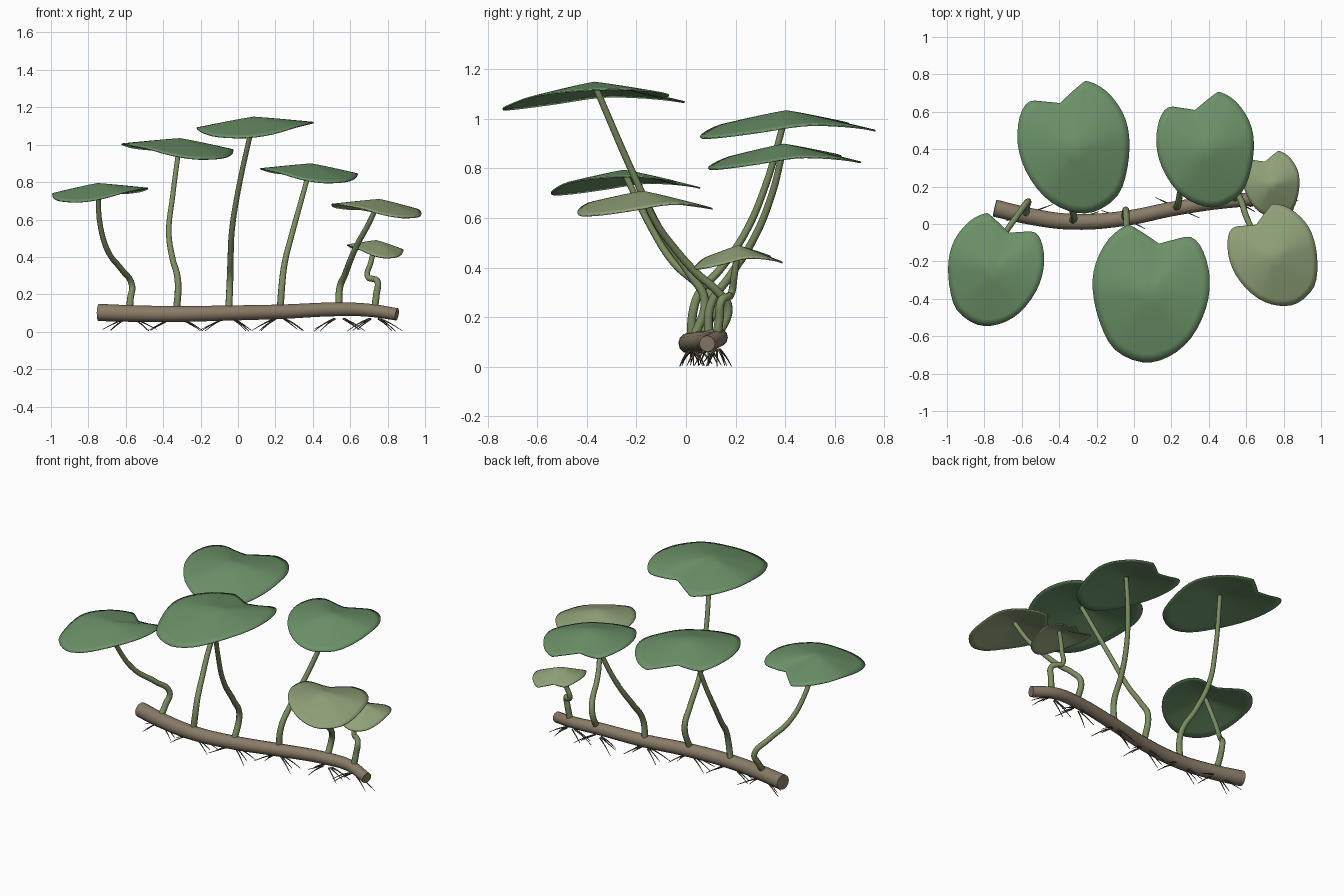
import bpy, bmesh, math, random
from mathutils import Vector, Matrix

if "Cube" in bpy.data.objects:
    bpy.data.objects.remove(bpy.data.objects["Cube"])

random.seed(4)


def material(name, rgb):
    m = bpy.data.materials.new(name)
    m.diffuse_color = (*rgb, 1)
    m.use_nodes = True
    m.node_tree.nodes["Principled BSDF"].inputs["Base Color"].default_value = m.diffuse_color
    return m


LEAF = material("leaf_green", (0.15, 0.29, 0.14))
YOUNG = material("young_leaf_green", (0.28, 0.36, 0.19))
STALK = material("stalk_green", (0.20, 0.27, 0.12))
STEM = material("stem_brown", (0.25, 0.20, 0.135))
ROOT = material("root_brown", (0.12, 0.09, 0.06))


def tube(name, paths, r0, r1, mat, res=3):
    """Tapered round tube along one or more paths."""
    cu = bpy.data.curves.new(name, 'CURVE')
    cu.dimensions = '3D'
    cu.bevel_depth = 1.0
    cu.bevel_resolution = res
    cu.use_fill_caps = True
    cu.resolution_u = 6
    for pts in paths:
        sp = cu.splines.new('BEZIER')
        sp.bezier_points.add(len(pts) - 1)
        for i, (bp, p) in enumerate(zip(sp.bezier_points, pts)):
            bp.co = p
            bp.handle_left_type = bp.handle_right_type = 'AUTO'
            bp.radius = r0 + (r1 - r0) * i / (len(pts) - 1)
    cu.materials.append(mat)
    ob = bpy.data.objects.new(name, cu)
    bpy.context.collection.objects.link(ob)
    return ob


# Leaf outline around the stalk joint: x, y, droop (starts at the notch)
OUTLINE = [
    (.05, .265, .06), (-.08, .35, .075), (-.13, .36, .08), (-.22, .29, .07),
    (-.29, .16, .06), (-.306, .02, .06), (-.27, -.15, .085), (-.19, -.30, .105),
    (-.04, -.37, .11), (.10, -.34, .09), (.22, -.24, .055), (.30, -.08, .035),
    (.32, .08, .028), (.285, .225, .035), (.22, .30, .05), (.125, .285, .06)]


def smooth_outline(steps=3):
    p = [Vector(q) for q in OUTLINE]
    p = [p[0]] + p + [p[0], p[0]]
    out = []
    for i in range(1, len(p) - 2):
        a, b, c, d = p[i - 1:i + 3]
        for k in range(steps):
            t = k / steps
            out.append(0.5 * (2 * b + (c - a) * t + (2 * a - 5 * b + 4 * c - d) * t * t
                              + (3 * b - a - 3 * c + d) * t ** 3))
    return out


def leaf(name, apex, size, droop, turn, flip, mat):
    rim = smooth_outline()
    n = len(rim)
    place = (Matrix.Translation(apex) @ Matrix.Rotation(math.radians(turn), 4, 'Z')
             @ Matrix.Diagonal((-size if flip else size, size, -size * droop, 1)))
    bm = bmesh.new()
    centre = bm.verts.new(place @ Vector((0, 0, 0)))
    rings = []
    for f in (0.2, 0.45, 0.7, 0.88, 1.0):
        rings.append([bm.verts.new(place @ Vector((q.x * f, q.y * f, q.z * f ** 1.1)))
                      for q in rim])
    for i in range(n):
        j = (i + 1) % n
        bm.faces.new((centre, rings[0][i], rings[0][j]))
        for a, b in zip(rings, rings[1:]):
            bm.faces.new((a[i], b[i], b[j], a[j]))
    for f in bm.faces:
        f.normal_update()
        if f.normal.z < 0:
            f.normal_flip()
        f.smooth = True
    me = bpy.data.meshes.new(name)
    bm.to_mesh(me)
    bm.free()
    me.materials.append(mat)
    ob = bpy.data.objects.new(name, me)
    bpy.context.collection.objects.link(ob)
    s = ob.modifiers.new("thickness", 'SOLIDIFY')
    s.thickness = 0.006
    s.offset = -1


# Creeping stem
tube("creeping_stem", [[(-.745, .085, .103), (-.55, .04, .097), (-.33, .012, .095), (-.05, .03, .1),
                        (.23, .085, .107), (.54, .125, .12), (.7, .13, .115), (.85, .085, .093)]],
     .046, .033, STEM, 4)

# Stalk paths from the stem up to each leaf
STALKS = [
    [(-.58, .05, .12), (-.575, .09, .18), (-.567, .12, .25), (-.62, .05, .33),
     (-.69, -.05, .42), (-.735, -.14, .56), (-.75, -.25, .785)],
    [(-.33, .02, .11), (-.32, .03, .23), (-.325, .055, .30), (-.35, .135, .39),
     (-.37, .236, .535), (-.35, .317, .72), (-.31, .405, 1.025)],
    [(-.05, .03, .11), (-.043, .075, .27), (-.04, .015, .375), (-.033, -.095, .535),
     (0, -.2, .75), (.085, -.37, 1.14)],
    [(.225, .09, .11), (.235, .1, .25), (.25, .18, .37), (.285, .27, .51),
     (.335, .345, .69), (.39, .395, .89)],
    [(.54, .125, .12), (.545, .17, .24), (.57, .13, .3), (.60, .04, .38),
     (.64, -.04, .47), (.70, -.12, .58), (.755, -.175, .70)],
    [(.73, .125, .12), (.74, .135, .2), (.745, .145, .27), (.72, .17, .283),
     (.695, .18, .29), (.71, .195, .37), (.74, .21, .48)]]

# Per leaf: size, droop, turn, mirrored, material
LEAVES = [(.81, 1.1, -11, False, LEAF), (.95, 1.05, 9, True, LEAF), (1, 1, 0, False, LEAF),
          (.83, 1.1, 6, True, LEAF), (.74, 1.2, 20, True, YOUNG), (.48, 1.75, 7, True, YOUNG)]

for i, (path, spec) in enumerate(zip(STALKS, LEAVES), 1):
    tube(f"leaf_stalk_{i}", [path], .019, .013, STALK)
    leaf(f"leaf_{i}", Vector(path[-1]) + Vector((0, 0, .01)), *spec)

# Fine roots splaying from each node down to the ground
roots = []
for path in STALKS:
    x, y, z = path[0]
    for sx in (-1, 1):
        for sy in (-1, 0, 1):
            dx = sx * random.uniform(.09, .15)
            dy = sy * random.uniform(.03, .06)
            roots.append([(x + dx * .2, y + dy * .2, .07),
                          (x + dx * .6, y + dy * .6, .042),
                          (x + dx, y + dy, random.uniform(.002, .015))])
tube("roots", roots, .005, .0015, ROOT, 1)
